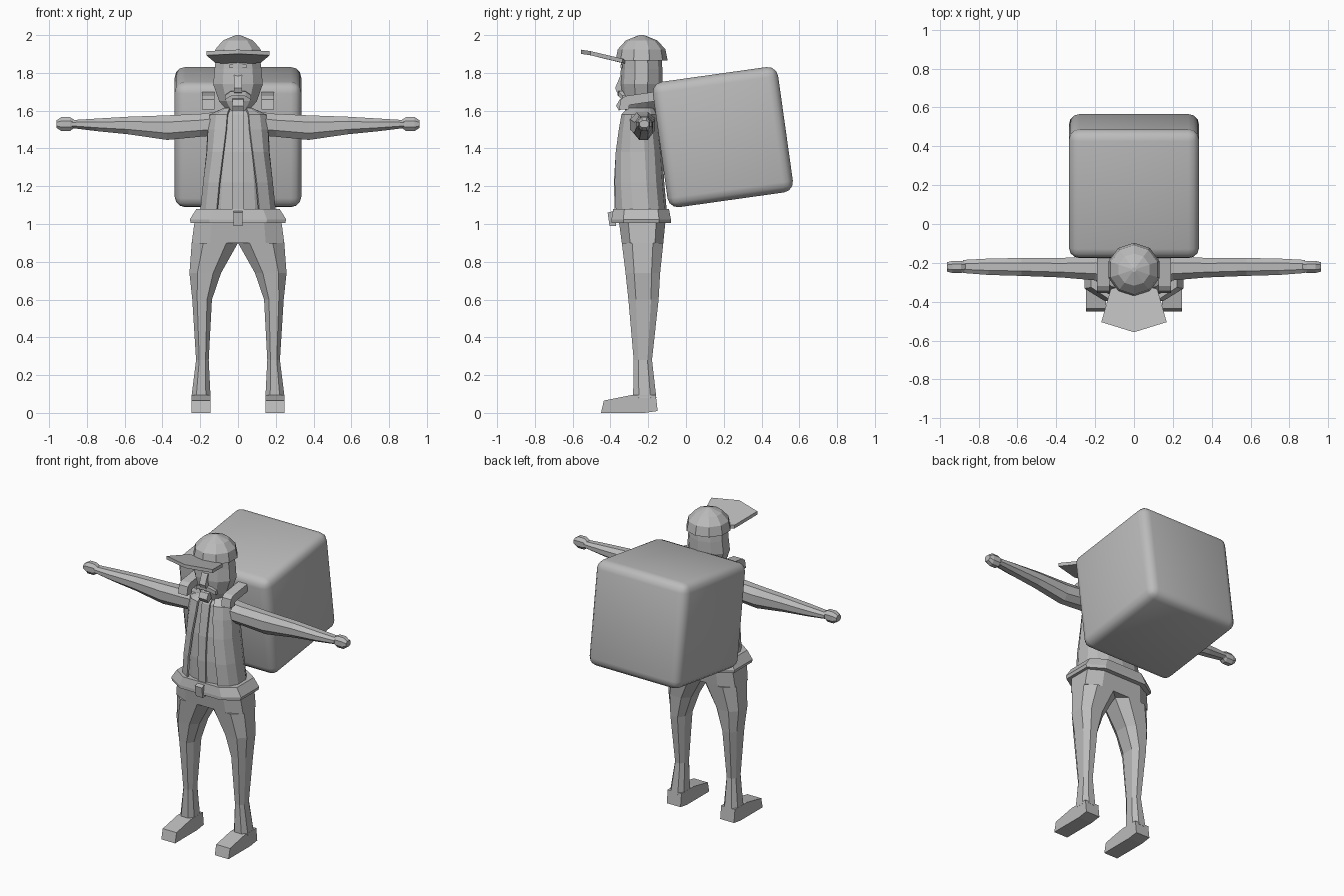
import bpy, bmesh, math

grey = bpy.data.materials.new("plain grey")
grey.diffuse_color = (0.5, 0.5, 0.5, 1)


def finish(name, bm, mirror=False, thick=0):
    bmesh.ops.recalc_face_normals(bm, faces=bm.faces)
    me = bpy.data.meshes.new(name)
    bm.to_mesh(me)
    bm.free()
    me.materials.append(grey)
    ob = bpy.data.objects.new(name, me)
    bpy.context.collection.objects.link(ob)
    if mirror:
        ob.modifiers.new("mirror", 'MIRROR')
    if thick:
        m = ob.modifiers.new("shell", 'SOLIDIFY')
        m.thickness = thick
        m.offset = -1
    return ob


def loft(name, rings, mirror=False, closed=True, thick=0):
    """Skin a list of equal-length point rings; closed rings get end caps."""
    bm = bmesh.new()
    rows = [[bm.verts.new(p) for p in r] for r in rings]
    n = len(rows[0])
    for a, b in zip(rows, rows[1:]):
        for i in range(n if closed else n - 1):
            j = (i + 1) % n
            bm.faces.new((a[i], a[j], b[j], b[i]))
    if closed:
        bm.faces.new(rows[0])
        bm.faces.new(rows[-1])
    return finish(name, bm, mirror, thick)


def oct_ring(u0, u1, v0, v1, k=0.5):
    """Chamfered rectangle with eight corners."""
    cu, cv, hu, hv = (u0 + u1) / 2, (v0 + v1) / 2, (u1 - u0) / 2, (v1 - v0) / 2
    base = [(1, -k), (1, k), (k, 1), (-k, 1), (-1, k), (-1, -k), (-k, -1), (k, -1)]
    return [(cu + a * hu, cv + b * hv) for a, b in base]


def flat(z, x0, x1, y0, y1, k=0.5):
    return [(x, y, z) for x, y in oct_ring(x0, x1, y0, y1, k)]


def upright(x, y0, y1, z0, z1):
    return [(x, y, z) for y, z in oct_ring(y0, y1, z0, z1, 0.45)]


def oval(z, hx, y0, y1, n=10):
    cy, hy = (y0 + y1) / 2, (y1 - y0) / 2
    return [(hx * math.sin(2 * math.pi * i / n), cy - hy * math.cos(2 * math.pi * i / n), z)
            for i in range(n)]


def slab(name, profile, x0, x1, mirror=False):
    """Extrude a (y, z) profile across x."""
    return loft(name, [[(x, y, z) for y, z in profile] for x in (x0, x1)], mirror)


# Legs, feet and pelvis
loft("legs", [flat(z, a, b, c, d) for z, a, b, c, d in (
    (0.08, 0.145, 0.247, -0.28, -0.157), (0.28, 0.155, 0.222, -0.277, -0.18),
    (0.60, 0.138, 0.242, -0.305, -0.145), (0.74, 0.09, 0.257, -0.32, -0.137),
    (0.90, 0.0, 0.245, -0.34, -0.12))], True)
slab("feet", [(-0.45, 0), (-0.435, 0.065), (-0.285, 0.095), (-0.16, 0.095), (-0.15, 0.01),
              (-0.22, 0)], 0.145, 0.246, True)
loft("pelvis", [flat(0.90, -0.245, 0.245, -0.34, -0.12, 0.6),
                flat(1.05, -0.225, 0.225, -0.36, -0.105, 0.6)])

# Belt and buckle
loft("belt", [flat(1.005, -0.25, 0.25, -0.395, -0.08, 0.6),
              flat(1.025, -0.255, 0.255, -0.395, -0.08, 0.6),
              flat(1.08, -0.22, 0.22, -0.385, -0.09, 0.6)])
slab("buckle", [(-0.405, 0.99), (-0.415, 1.06), (-0.38, 1.07), (-0.37, 0.99)], -0.025, 0.025)

# Shirt, placket and open jacket: z, half width, front y, back y, opening
torso = ((1.05, 0.205, -0.385, -0.10, 0.10), (1.22, 0.188, -0.39, -0.115, 0.085),
         (1.38, 0.17, -0.38, -0.125, 0.065), (1.50, 0.165, -0.36, -0.14, 0.05),
         (1.58, 0.155, -0.345, -0.15, 0.045), (1.615, 0.075, -0.315, -0.17, 0.04))
loft("shirt", [oval(z, hx - 0.02, f + 0.015, b - 0.015, 12) for z, hx, f, b, w in torso])
loft("placket", [[(x, y, z) for x, y in ((-0.028, f + 0.008), (0.028, f + 0.008),
                                         (0.028, f + 0.03), (-0.028, f + 0.03))]
                 for z, hx, f, b, w in torso])
rows = []
for z, hx, f, b, w in torso:
    a0 = math.asin(w / hx)
    row = []
    for i in range(7):
        a = a0 + (math.pi - a0) * i / 6
        s, c = math.sin(a), math.cos(a)
        x = 0 if i == 6 else hx * abs(s) ** 0.8
        row.append((x, (f + b) / 2 - (b - f) / 2 * math.copysign(abs(c) ** 0.8, c), z))
    rows.append(row)
loft("jacket", rows, True, False, 0.012)

# Arms and hands
loft("arms", [upright(*s) for s in (
    (0.10, -0.30, -0.165, 1.47, 1.595), (0.20, -0.29, -0.165, 1.462, 1.583),
    (0.375, -0.275, -0.175, 1.445, 1.575), (0.58, -0.267, -0.175, 1.475, 1.568),
    (0.75, -0.262, -0.178, 1.492, 1.558), (0.88, -0.252, -0.185, 1.508, 1.55))], True)
loft("hands", [upright(*s) for s in (
    (0.865, -0.245, -0.195, 1.51, 1.55), (0.89, -0.252, -0.19, 1.492, 1.566),
    (0.935, -0.252, -0.19, 1.492, 1.566), (0.962, -0.245, -0.197, 1.51, 1.548))], True)

# Neck, head and face
loft("neck", [oval(1.55, 0.07, -0.31, -0.17, 8), oval(1.66, 0.065, -0.31, -0.16, 8)])
loft("head", [oval(*s) for s in (
    (1.60, 0.06, -0.32, -0.165), (1.65, 0.105, -0.338, -0.135), (1.74, 0.138, -0.35, -0.125),
    (1.82, 0.13, -0.345, -0.125), (1.89, 0.122, -0.345, -0.13))])
slab("nose", [(-0.33, 1.80), (-0.35, 1.78), (-0.375, 1.72), (-0.365, 1.695), (-0.33, 1.69)],
     -0.022, 0.022)
loft("moustache", [[(x, y, z + dz) for y, z in ((-0.30, 1.67), (-0.362 + e, 1.67),
                                               (-0.362 + e, 1.695), (-0.30, 1.70))]
                   for x, e, dz in ((0, 0, 0.01), (0.04, 0.005, 0.006), (0.07, 0.025, -0.015))],
     True)
slab("goatee", [(-0.335, 1.665), (-0.352, 1.66), (-0.37, 1.625), (-0.355, 1.60), (-0.32, 1.62)],
     -0.03, 0.03)
slab("eyes", [(-0.346, 1.825), (-0.346, 1.845), (-0.335, 1.845), (-0.335, 1.825)],
     0.025, 0.045, True)

# Cap dome and brim
loft("cap", [oval(z, r, -0.235 - r, -0.235 + r) for z, r in (
    (1.865, 0.138), (1.925, 0.126), (1.972, 0.083), (2.0, 0.012))])
fan = ((-0.12, -0.335, 1.875), (-0.168, -0.505, 1.915), (0, -0.557, 1.923),
       (0.168, -0.505, 1.915), (0.12, -0.335, 1.875), (0, -0.30, 1.865))
loft("brim", [[(x, y, z - d) for x, y, z in fan] for d in (0, 0.022)])

# Shoulder straps
slab("straps", [(-0.355, 1.605), (-0.345, 1.66), (-0.32, 1.678), (-0.13, 1.705), (-0.13, 1.655),
                (-0.30, 1.63), (-0.305, 1.605)], 0.125, 0.19, True)

# Big rounded backpack box, tilted back
bm = bmesh.new()
bmesh.ops.create_cube(bm, size=0.67)
bmesh.ops.bevel(bm, geom=bm.edges[:], offset=0.055, segments=3, profile=0.5, affect='EDGES')
box = finish("backpack_box", bm)
box.location = (0, 0.195, 1.46)
box.rotation_euler = (math.radians(8), 0, 0)
bpy.context.view_layer.objects.active = box
box.select_set(True)
bpy.ops.object.shade_smooth_by_angle(angle=math.radians(40))
